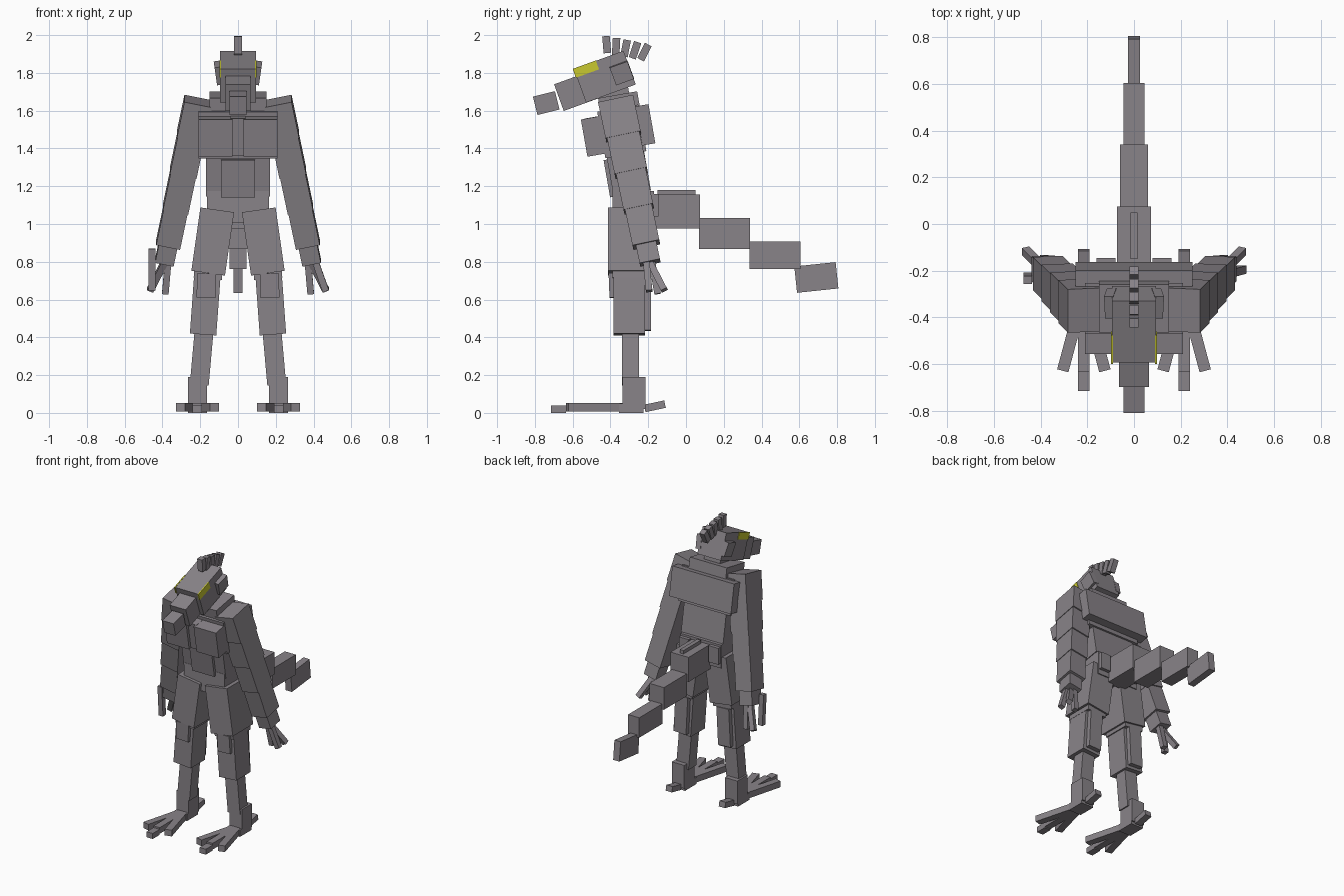
import bpy, bmesh, math
from mathutils import Matrix, Vector, Euler

cube = bpy.data.objects.get("Cube")
if cube:
    bpy.data.objects.remove(cube, do_unlink=True)


def material(name, color):
    mat = bpy.data.materials.new(name)
    mat.use_nodes = True
    mat.diffuse_color = color
    mat.node_tree.nodes["Principled BSDF"].inputs["Base Color"].default_value = color
    return mat


HIDE = material("grey hide", (.25, .23, .25, 1))
EYE = material("yellow eye", (.58, .58, .03, 1))
SIDES = {"left": 1, "right": -1}


def add_box(name, matrix, size, mat=HIDE):
    mesh = bpy.data.meshes.new(name)
    bm = bmesh.new()
    bmesh.ops.create_cube(bm, size=1, matrix=Matrix.Diagonal((*size, 1)))
    bm.to_mesh(mesh)
    bm.free()
    mesh.materials.append(mat)
    obj = bpy.data.objects.new(name, mesh)
    obj.matrix_world = matrix
    bpy.context.collection.objects.link(obj)


def box(name, at, size, pitch=0, roll=0, yaw=0, mat=HIDE):
    """Box turned by angles in degrees."""
    turn = Euler([math.radians(angle) for angle in (pitch, roll, yaw)])
    add_box(name, Matrix.Translation(at) @ turn.to_matrix().to_4x4(), size, mat)


def pair(name, at, size, pitch=0, roll=0, yaw=0, mat=HIDE):
    """Mirrored left and right boxes."""
    x, y, z = at
    for side, sign in SIDES.items():
        box(f"{side}_{name}", (sign * x, y, z), size,
            pitch, sign * roll, sign * yaw, mat)


def limb(name, start, end, width, depth):
    """Box stretched from one joint to the next."""
    start, end = Vector(start), Vector(end)
    up = (start - end).normalized()
    back = up.cross(Vector((1, 0, 0))).normalized()
    across = back.cross(up)
    turn = Matrix((across, back, up)).transposed().to_4x4()
    add_box(name, Matrix.Translation((start + end) / 2) @ turn,
            (width, depth, (start - end).length))


def limb_pair(name, start, end, width, depth):
    """Mirrored left and right limb parts."""
    for side, sign in SIDES.items():
        mirror = Matrix.Diagonal((sign, 1, 1))
        limb(f"{side}_{name}", mirror @ Vector(start), mirror @ Vector(end),
             width, depth)


# Head, snout and eyes share one downward tilt
head_tilt = 20
box("head", at=(0, -.43, 1.78), size=(.19, .28, .19), pitch=head_tilt)
box("snout", at=(0, -.56, 1.71), size=(.13, .24, .15), pitch=head_tilt)
box("nose", at=(0, -.74, 1.64), size=(.09, .12, .1), pitch=14)
pair("cheek", at=(.1, -.34, 1.8), size=(.04, .1, .1), pitch=head_tilt, roll=8)
pair("eye", at=(.095, -.53, 1.82), size=(.008, .13, .05), pitch=head_tilt, mat=EYE)

# Head crest, leaning further back spike by spike
for spike in range(5):
    box(f"crest_spike_{spike}", at=(0, -.42 + .05 * spike, 1.95 - .01 * spike),
        size=(.04, .04, .09), pitch=5 - 8 * spike)

# Neck and torso share one forward lean
torso_lean = 10
box("neck", at=(0, -.38, 1.68), size=(.13, .16, .26), pitch=torso_lean)
box("neck_base", at=(0, -.355, 1.645), size=(.3, .21, .08), pitch=torso_lean)
box("chest", at=(0, -.34, 1.49), size=(.42, .22, .25), pitch=torso_lean)
box("breastbone", at=(0, -.46, 1.47), size=(.08, .12, .2), pitch=torso_lean)
pair("chest_plate", at=(.12, -.48, 1.465), size=(.18, .12, .2), pitch=torso_lean)
box("upper_back", at=(0, -.215, 1.525), size=(.5, .07, .21), pitch=torso_lean)
box("abdomen", at=(0, -.305, 1.28), size=(.34, .2, .24), pitch=torso_lean)
box("belly", at=(0, -.36, 1.25), size=(.18, .12, .2), pitch=torso_lean)
box("pelvis", at=(0, -.28, 1.09), size=(.33, .22, .17))
pair("hip_plate", at=(.12, -.17, 1.1), size=(.08, .05, .12))

# Tail steps down and shrinks towards the tip
for step in range(3):
    box(f"tail_{step}", at=(0, -.06 + .265 * step, 1.065 - .115 * step),
        size=(.146 - .028 * step, .27, .18 - .017 * step))
box("tail_tip", at=(0, .69, .717), size=(.05, .22, .14), pitch=6)
box("tail_ridge", at=(0, -.05, 1.16), size=(.03, .2, .04))

# Arms taper along a straight chain of equal steps
shoulder = Vector((.21, -.37, 1.65))
arm_step = Vector((.04, .04, -.19))
for index, name in enumerate(("shoulder", "upper_arm", "elbow", "forearm")):
    joint = shoulder + arm_step * index
    limb_pair(name, joint, joint + arm_step,
              width=.15 - .007 * index, depth=.19 - .015 * index)

# Hands and fingers
wrist = shoulder + arm_step * 4
palm_end = wrist + arm_step / 2
limb_pair("palm", wrist, palm_end, width=.1, depth=.11)
finger = {"width": .035, "depth": .035}
limb_pair("rear_finger", palm_end, (.465, -.115, .65), **finger)
limb_pair("inner_finger", (.37, -.18, .8), (.385, -.15, .63), **finger)
limb("left_outer_finger", (.41, -.21, .8), (.465, -.195, .645), **finger)
limb("right_outer_finger", (-.455, -.24, .87), (-.455, -.225, .65), **finger)

# Legs
limb_pair("thigh", (.11, -.295, 1.075), (.158, -.295, .74), width=.18, depth=.235)
limb_pair("knee", (.155, -.29, .77), (.16, -.29, .71), width=.15, depth=.2)
limb_pair("knee_plate", (.165, -.39, .74), (.17, -.385, .61), width=.1, depth=.04)
limb_pair("calf", (.162, -.3, .73), (.185, -.3, .415), width=.14, depth=.165)
limb_pair("calf_plate", (.166, -.205, .71), (.18, -.205, .435), width=.1, depth=.04)
limb_pair("shin", (.18, -.295, .43), (.205, -.295, .15), width=.1, depth=.09)

# Feet with three fanned toes and a heel toe
foot = .215
pair("ankle", at=(foot, -.275, .105), size=(.1, .12, .17))
pair("foot_pad", at=(foot, -.29, .025), size=(.1, .13, .05))
for name, fan in (("inner", -15), ("middle", 0), ("outer", 15)):
    pair(f"{name}_toe", at=(foot + .003 * fan, -.46, .03),
         size=(.05, .35, .045), yaw=fan)
pair("toe_tip", at=(foot, -.675, .02), size=(.05, .08, .04))
pair("heel_toe", at=(foot, -.165, .035), size=(.05, .11, .04), pitch=12)
